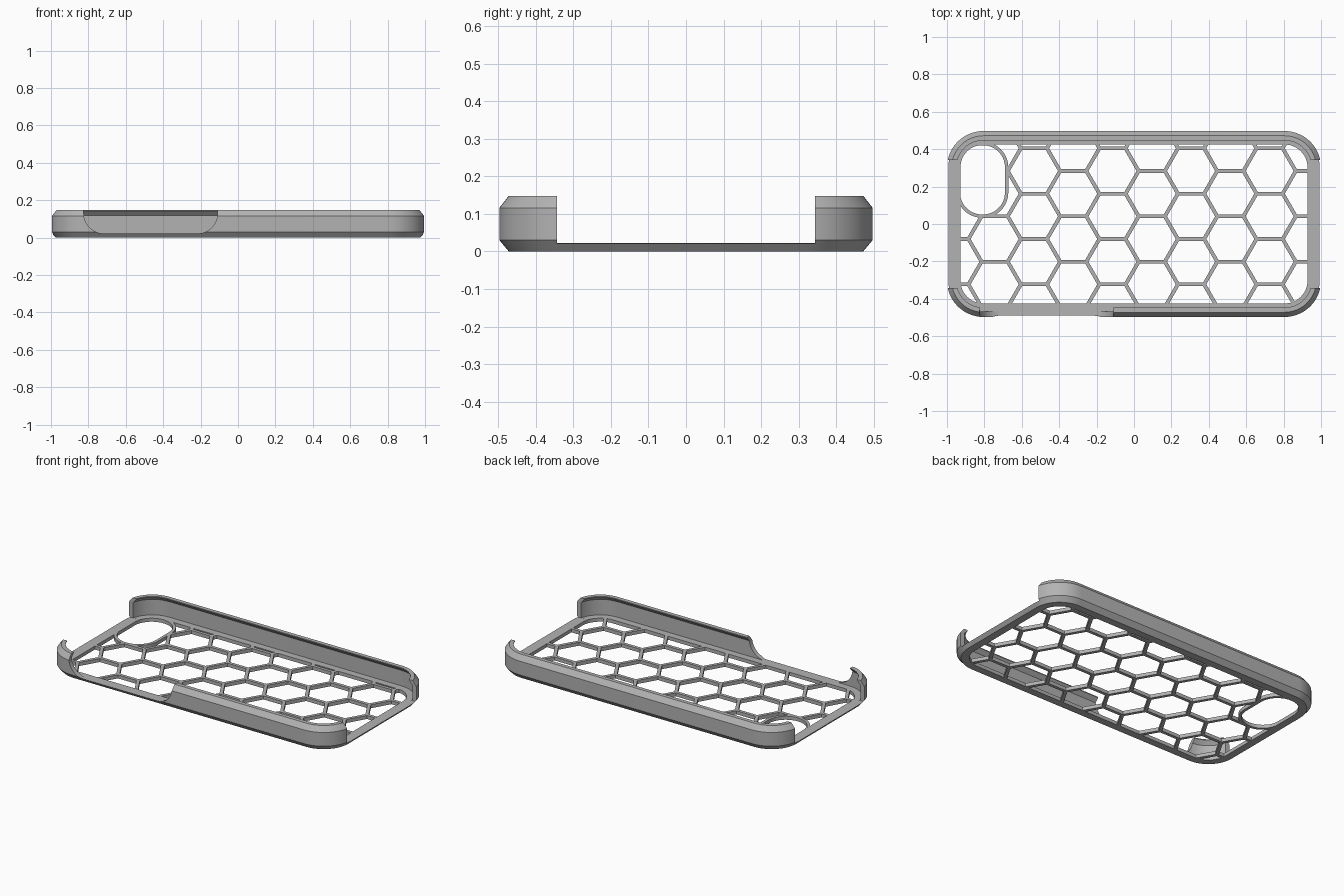
import bpy, bmesh, math
from mathutils import Matrix

if "Cube" in bpy.data.objects:
    bpy.data.objects.remove(bpy.data.objects["Cube"])

HALF_X, HALF_Y, CORNER = 1.0, 0.497, 0.195
FLOOR, RIM = 0.022, 0.072
PITCH, SIDE = 0.21, 0.14

grey = bpy.data.materials.new("case grey")
grey.use_nodes = True
colour = (0.45, 0.45, 0.45, 1)
grey.diffuse_color = colour
grey.node_tree.nodes["Principled BSDF"].inputs["Base Color"].default_value = colour


def rounded(hx, hy, r, cx=0, cy=0, steps=14):
    """Points round a rounded rectangle, counter-clockwise."""
    pts = []
    for q, (sx, sy) in enumerate([(1, 1), (-1, 1), (-1, -1), (1, -1)]):
        for i in range(steps + 1):
            a = math.pi / 2 * (q + i / steps)
            pts.append((cx + sx * (hx - r) + r * math.cos(a),
                        cy + sy * (hy - r) + r * math.sin(a)))
    return pts


def finish(bm, name):
    bmesh.ops.remove_doubles(bm, verts=bm.verts, dist=1e-5)
    bmesh.ops.recalc_face_normals(bm, faces=bm.faces)
    mesh = bpy.data.meshes.new(name)
    bm.to_mesh(mesh)
    bm.free()
    mesh.materials.append(grey)
    obj = bpy.data.objects.new(name, mesh)
    bpy.context.collection.objects.link(obj)
    return obj


def loft(rings, name):
    """Bridge a closed cycle of equal point rings into a tube."""
    bm = bmesh.new()
    loops = [[bm.verts.new(p) for p in ring] for ring in rings]
    n = len(loops[0])
    for a, b in zip(loops, loops[1:] + loops[:1]):
        for i in range(n):
            j = (i + 1) % n
            bm.faces.new((a[i], a[j], b[j], b[i]))
    return finish(bm, name)


def prism(pts, z0, z1, name, matrix=Matrix()):
    bm = bmesh.new()
    face = bm.faces.new([bm.verts.new((x, y, z0)) for x, y in pts])
    ext = bmesh.ops.extrude_face_region(bm, geom=[face])["geom"]
    bmesh.ops.translate(bm, vec=(0, 0, z1 - z0),
                        verts=[v for v in ext if isinstance(v, bmesh.types.BMVert)])
    bm.transform(matrix)
    return finish(bm, name)


def activate(obj):
    bpy.ops.object.select_all(action="DESELECT")
    obj.select_set(True)
    bpy.context.view_layer.objects.active = obj


def carve(obj, cutter, operation="DIFFERENCE"):
    activate(obj)
    mod = obj.modifiers.new("carve", "BOOLEAN")
    mod.operation, mod.object, mod.solver = operation, cutter, "EXACT"
    bpy.ops.object.modifier_apply(modifier=mod.name)
    bpy.data.objects.remove(cutter)


# Bumper frame: wall, overhanging lip and floor rim swept round the outline
profile = [(0.025, 0), (0, 0.03), (0, 0.116), (0.025, 0.148), (0.05, 0.148),
           (0.05, 0.143), (0.028, 0.119), (0.028, FLOOR), (RIM, FLOOR), (RIM, 0)]
frame = loft([[(x, y, z) for x, y in rounded(HALF_X - d, HALF_Y - d, CORNER - d)]
              for d, z in profile], "bumper_frame")

# Open both short ends down to the floor
low = FLOOR - 0.0004
carve(frame, prism([(-2, -0.343), (2, -0.343), (2, 0.343), (-2, 0.343)],
                   low, 0.4, "end_cutter"))

# Scooped opening for the side buttons in the front wall
scoop = rounded(0.358, 0.2, 0.11, -0.467, low + 0.2)
carve(frame, prism(scoop, 0.3, 0.6, "scoop_cutter", Matrix.Rotation(math.pi / 2, 4, "X")))


def opening():
    return prism(rounded(HALF_X - RIM, HALF_Y - RIM, CORNER - RIM), -0.1, 0.1,
                 "opening_cutter")


def camera_outline(grow):
    return rounded(0.12 + grow, 0.185 + grow, 0.118 + grow, -0.81, 0.236)


# Honeycomb back: hexagons inset to thin struts, then thickened
bm = bmesh.new()
for col in range(-3, 9):
    for row in range(-4, 3):
        cx = -0.535 + PITCH * col
        cy = 0.2835 + SIDE * math.sqrt(3) * (row - (col % 2) / 2)
        bm.faces.new([bm.verts.new((cx + SIDE * math.cos(k * math.pi / 3),
                                    cy + SIDE * math.sin(k * math.pi / 3), 0))
                      for k in range(6)])
bmesh.ops.remove_doubles(bm, verts=bm.verts, dist=1e-3)
cells = list(bm.faces)
bmesh.ops.inset_individual(bm, faces=cells, thickness=0.01, use_even_offset=True)
bmesh.ops.delete(bm, geom=cells, context="FACES")
ext = bmesh.ops.extrude_face_region(bm, geom=list(bm.faces))["geom"]
bmesh.ops.translate(bm, vec=(0, 0, FLOOR),
                    verts=[v for v in ext if isinstance(v, bmesh.types.BMVert)])
honeycomb = finish(bm, "honeycomb_back")
carve(honeycomb, opening(), "INTERSECT")
carve(honeycomb, prism(camera_outline(0.01), -0.1, 0.1, "camera_cutter"))

# Border round the camera hole
border = loft([[(x, y, z) for x, y in camera_outline(g)]
               for g, z in [(0, 0), (0.018, 0), (0.018, FLOOR), (0, FLOOR)]],
              "camera_border")
carve(border, opening(), "INTERSECT")

for obj in (frame, honeycomb, border):
    activate(obj)
    bpy.ops.object.shade_smooth_by_angle(angle=math.radians(25))
